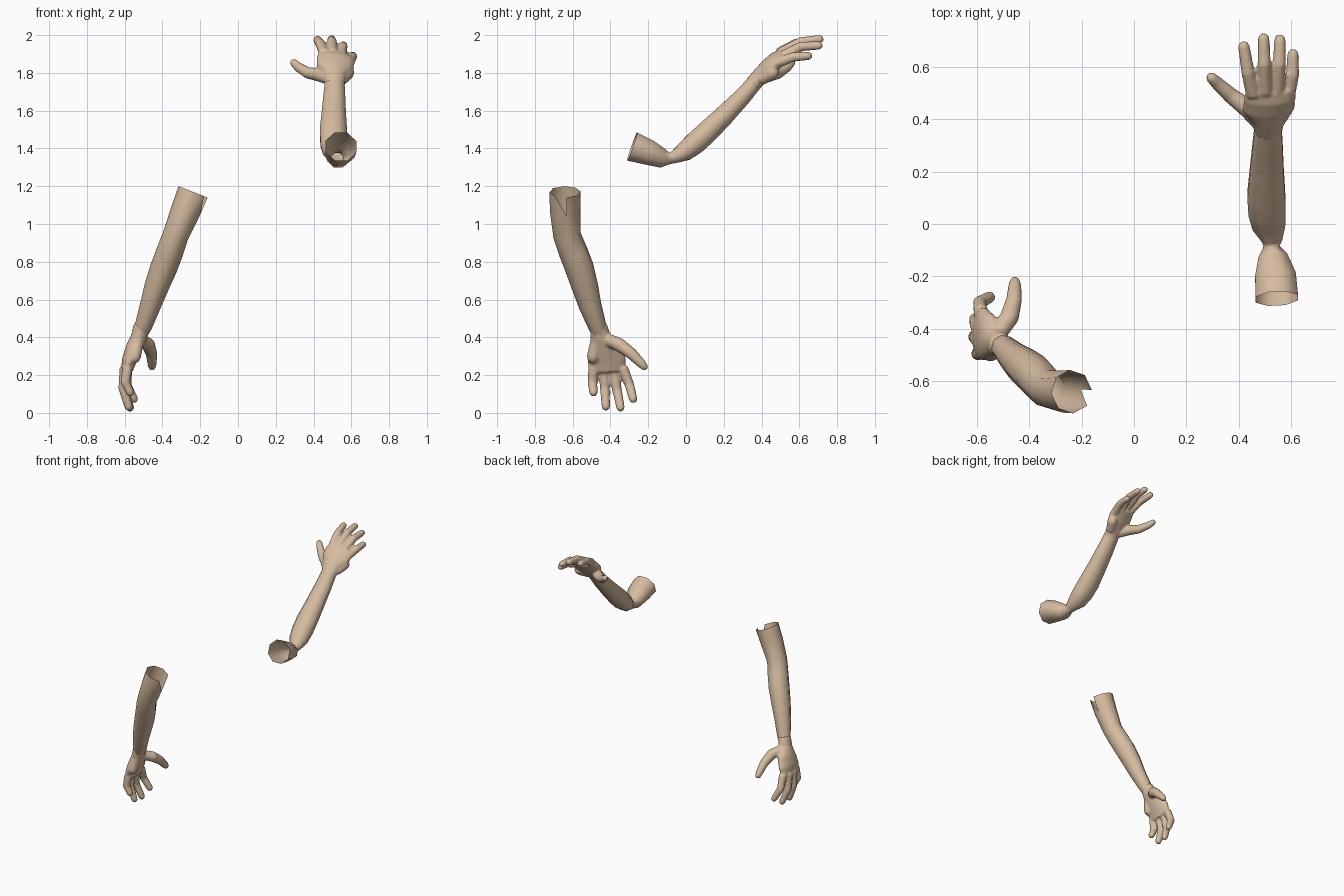
import bpy, bmesh, math
from mathutils import Vector as V

skin = bpy.data.materials.new("tan skin")
skin.diffuse_color = (0.67, 0.50, 0.35, 1)


def tube(bm, rows, side, n=8, cap=False):
    """Loft elliptical rings; each row is (x, y, z, radius along side, other radius)."""
    pts = [V(r[:3]) for r in rows]
    rings = []
    for i, r in enumerate(rows):
        t = (pts[min(i + 1, len(pts) - 1)] - pts[max(i - 1, 0)]).normalized()
        s = V(side)
        s = (s - t * s.dot(t)).normalized()
        u = t.cross(s)
        ring = []
        for k in range(n):
            a = (k + 0.5) * math.tau / n
            ring.append(bm.verts.new(pts[i] + s * r[3] * math.cos(a) + u * r[4] * math.sin(a)))
        rings.append(ring)
    faces = []
    for p, q in zip(rings, rings[1:]):
        faces += [bm.faces.new((p[k], p[(k + 1) % n], q[(k + 1) % n], q[k])) for k in range(n)]
    if cap:
        bm.faces.new(rings[0][::-1])
        bm.faces.new(rings[-1])
    return rings, faces


def digit(bm, pts, radii, side):
    """Closed tube with rounded ends."""
    rows = [(*p, r, r) for p, r in zip(pts, radii)]
    d = (V(pts[-1]) - V(pts[-2])).normalized()
    r = radii[-1]
    for f, w in ((0.6, 0.85), (1.0, 0.4)):
        rows.append((*(V(pts[-1]) + d * r * f), r * w, r * w))
    tube(bm, rows, side, 12, True)


def finish(name, bm):
    bmesh.ops.recalc_face_normals(bm, faces=bm.faces)
    for f in bm.faces:
        f.smooth = True
    me = bpy.data.meshes.new(name)
    bm.to_mesh(me)
    bm.free()
    me.materials.append(skin)
    ob = bpy.data.objects.new(name, me)
    bpy.context.collection.objects.link(ob)
    return ob


def hand(name, side, palm, heel, thumb, fingers):
    bm = bmesh.new()
    tube(bm, palm, side, 20, True)
    digit(bm, heel, (0.032, 0.036), side)
    digit(bm, thumb, (0.034, 0.037, 0.031, 0.026, 0.022), (0.3, 0.2, 1))
    for f in fingers:
        digit(bm, f, (0.028, 0.026, 0.023), side)
    ob = finish(name, bm)
    # fuse the palm and digits into one soft skin
    m = ob.modifiers.new("fuse", 'REMESH')
    m.mode = 'VOXEL'
    m.voxel_size = 0.007
    m.use_smooth_shade = True
    m = ob.modifiers.new("soften", 'SMOOTH')
    m.factor = 0.5
    m.iterations = 6


# raised arm: open upper arm, pinched elbow, forearm
bm = bmesh.new()
tube(bm, [
    (0.545, -0.285, 1.410, 0.088, 0.085),
    (0.540, -0.200, 1.380, 0.084, 0.073),
    (0.530, -0.125, 1.348, 0.060, 0.055),
    (0.525, -0.085, 1.347, 0.033, 0.032),
    (0.527, -0.060, 1.355, 0.042, 0.036),
    (0.515, -0.005, 1.385, 0.068, 0.056),
    (0.508, 0.050, 1.430, 0.077, 0.064),
    (0.505, 0.110, 1.485, 0.078, 0.064),
    (0.507, 0.200, 1.572, 0.070, 0.058),
    (0.510, 0.300, 1.675, 0.062, 0.050),
    (0.512, 0.365, 1.750, 0.056, 0.045),
    (0.512, 0.400, 1.790, 0.045, 0.036)], (1, 0, 0))
finish("raised_arm", bm)

hand("raised_hand", (1, 0, -0.25),
     [(0.513, 0.350, 1.735, 0.053, 0.043),
      (0.513, 0.395, 1.785, 0.062, 0.045),
      (0.512, 0.440, 1.830, 0.098, 0.046),
      (0.518, 0.480, 1.870, 0.102, 0.041),
      (0.522, 0.515, 1.895, 0.092, 0.030)],
     [(0.55, 0.40, 1.765), (0.58, 0.455, 1.80)],
     [(0.48, 0.39, 1.77), (0.43, 0.445, 1.79), (0.37, 0.49, 1.80),
      (0.32, 0.535, 1.83), (0.297, 0.557, 1.852)],
     [[(0.455, 0.49, 1.905), (0.435, 0.58, 1.955), (0.42, 0.675, 1.975)],
      [(0.500, 0.50, 1.905), (0.497, 0.61, 1.965), (0.495, 0.705, 1.978)],
      [(0.545, 0.50, 1.885), (0.555, 0.61, 1.940), (0.557, 0.70, 1.945)],
      [(0.585, 0.475, 1.85), (0.605, 0.57, 1.885), (0.607, 0.645, 1.89)]])

# lowered arm: open at the top, with a small V notch in the rim
bm = bmesh.new()
rings, faces = tube(bm, [
    (-0.238, -0.640, 1.170, 0.083, 0.083),
    (-0.277, -0.640, 1.070, 0.079, 0.081),
    (-0.330, -0.630, 0.940, 0.069, 0.074),
    (-0.362, -0.596, 0.850, 0.073, 0.077),
    (-0.392, -0.565, 0.770, 0.073, 0.077),
    (-0.430, -0.535, 0.670, 0.066, 0.071),
    (-0.463, -0.508, 0.570, 0.056, 0.061),
    (-0.500, -0.470, 0.460, 0.047, 0.049),
    (-0.520, -0.455, 0.410, 0.038, 0.038)], (1, -0.3, 0))
bm.faces.remove(faces[7])
bm.faces.new((rings[0][0], rings[1][0], rings[1][7]))
finish("lowered_arm", bm)

hand("lowered_hand", (0, 1, 0),
     [(-0.507, -0.464, 0.465, 0.046, 0.045),
      (-0.525, -0.452, 0.400, 0.054, 0.043),
      (-0.552, -0.430, 0.340, 0.088, 0.044),
      (-0.575, -0.420, 0.280, 0.102, 0.040),
      (-0.590, -0.415, 0.220, 0.095, 0.030)],
     [(-0.53, -0.475, 0.38), (-0.548, -0.49, 0.30)],
     [(-0.52, -0.42, 0.39), (-0.475, -0.355, 0.362), (-0.458, -0.29, 0.315),
      (-0.455, -0.24, 0.265), (-0.455, -0.223, 0.247)],
     [[(-0.585, -0.335, 0.24), (-0.590, -0.300, 0.15), (-0.552, -0.280, 0.075)],
      [(-0.600, -0.385, 0.24), (-0.605, -0.365, 0.12), (-0.572, -0.347, 0.030)],
      [(-0.600, -0.435, 0.24), (-0.608, -0.430, 0.13), (-0.580, -0.424, 0.035)],
      [(-0.585, -0.490, 0.24), (-0.597, -0.495, 0.16), (-0.572, -0.490, 0.110)]])
